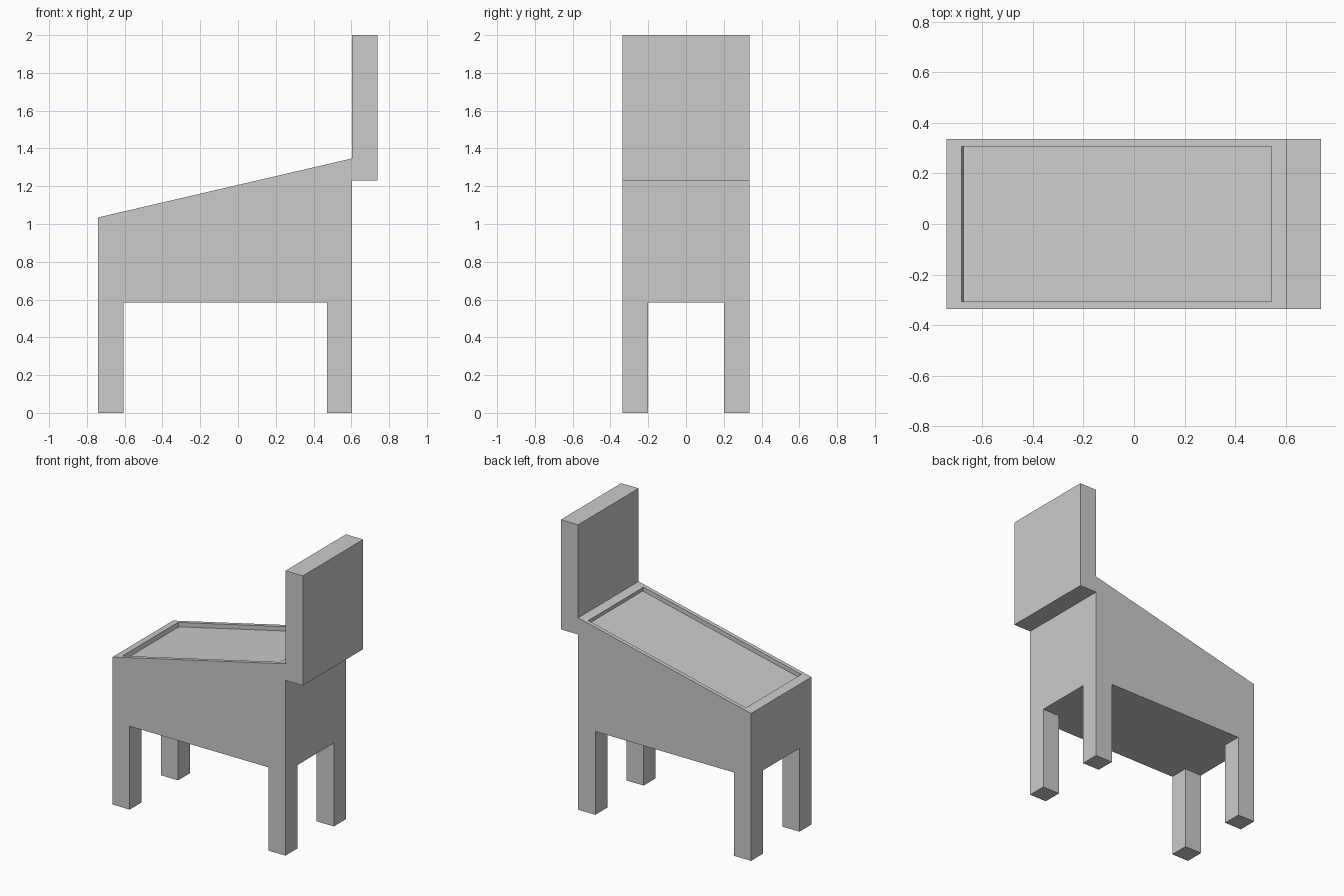
import bpy, bmesh
from mathutils import Vector

if "Cube" in bpy.data.objects:
    bpy.data.objects.remove(bpy.data.objects["Cube"])

grey = bpy.data.materials.new("plain grey")
grey.diffuse_color = (0.6, 0.6, 0.6, 1)
grey.use_nodes = True
grey.node_tree.nodes["Principled BSDF"].inputs["Base Color"].default_value = grey.diffuse_color

HALF = 0.335                    # half width along y
X0, X1, X2 = -0.74, 0.603, 0.738  # low end, high end, rear of backrest
FLOOR, LOW, HIGH = 0.585, 1.035, 1.347
LEG = 0.133


def finish(name, bm):
    bmesh.ops.recalc_face_normals(bm, faces=bm.faces)
    mesh = bpy.data.meshes.new(name)
    bm.to_mesh(mesh)
    bm.free()
    mesh.materials.append(grey)
    obj = bpy.data.objects.new(name, mesh)
    bpy.context.collection.objects.link(obj)
    return obj


def prism(profile, y0, y1):
    """Extrude an x-z profile along y."""
    bm = bmesh.new()
    face = bm.faces.new([bm.verts.new((x, y0, z)) for x, z in profile])
    new = bmesh.ops.extrude_face_region(bm, geom=[face])["geom"]
    bmesh.ops.translate(bm, vec=(0, y1 - y0, 0),
                        verts=[v for v in new if isinstance(v, bmesh.types.BMVert)])
    bmesh.ops.recalc_face_normals(bm, faces=bm.faces)
    return bm


def box(name, x0, x1, y0, y1, z0, z1):
    return finish(name, prism([(x0, z0), (x1, z0), (x1, z1), (x0, z1)], y0, y1))


# Body with a sloping top, inset and sunk to form a shallow tray
bm = prism([(X0, FLOOR), (X1, FLOOR), (X1, HIGH), (X0, LOW)], -HALF, HALF)
bm.normal_update()
top = max(bm.faces, key=lambda f: f.calc_center_median().z)
normal, centre = top.normal.copy(), top.calc_center_median()
bmesh.ops.inset_region(bm, faces=[top], thickness=0.02)
scale_x, scale_y = 1.225 / (X1 - X0), 0.307 / HALF
slope = (HIGH - LOW) / (X1 - X0)
for v in top.verts:
    sx = 1 if v.co.x > centre.x else -1
    sy = 1 if v.co.y > 0 else -1
    dx = sx * scale_x * (X1 - X0) / 2
    v.co = Vector((centre.x + dx, sy * scale_y * HALF, centre.z + dx * slope))
new = bmesh.ops.extrude_discrete_faces(bm, faces=[top])["faces"][0]
bmesh.ops.translate(bm, vec=-normal * 0.03, verts=new.verts)
finish("body", bm)

# Upright backrest fixed to the high end
box("backrest", X1, X2, -HALF, HALF, 1.23, 2.0)

# Four square legs
for end, x in (("low", X0), ("high", X1 - LEG)):
    for side, y in (("front", -HALF), ("back", HALF - LEG)):
        box(f"{end}_{side}_leg", x, x + LEG, y, y + LEG, 0, FLOOR)
